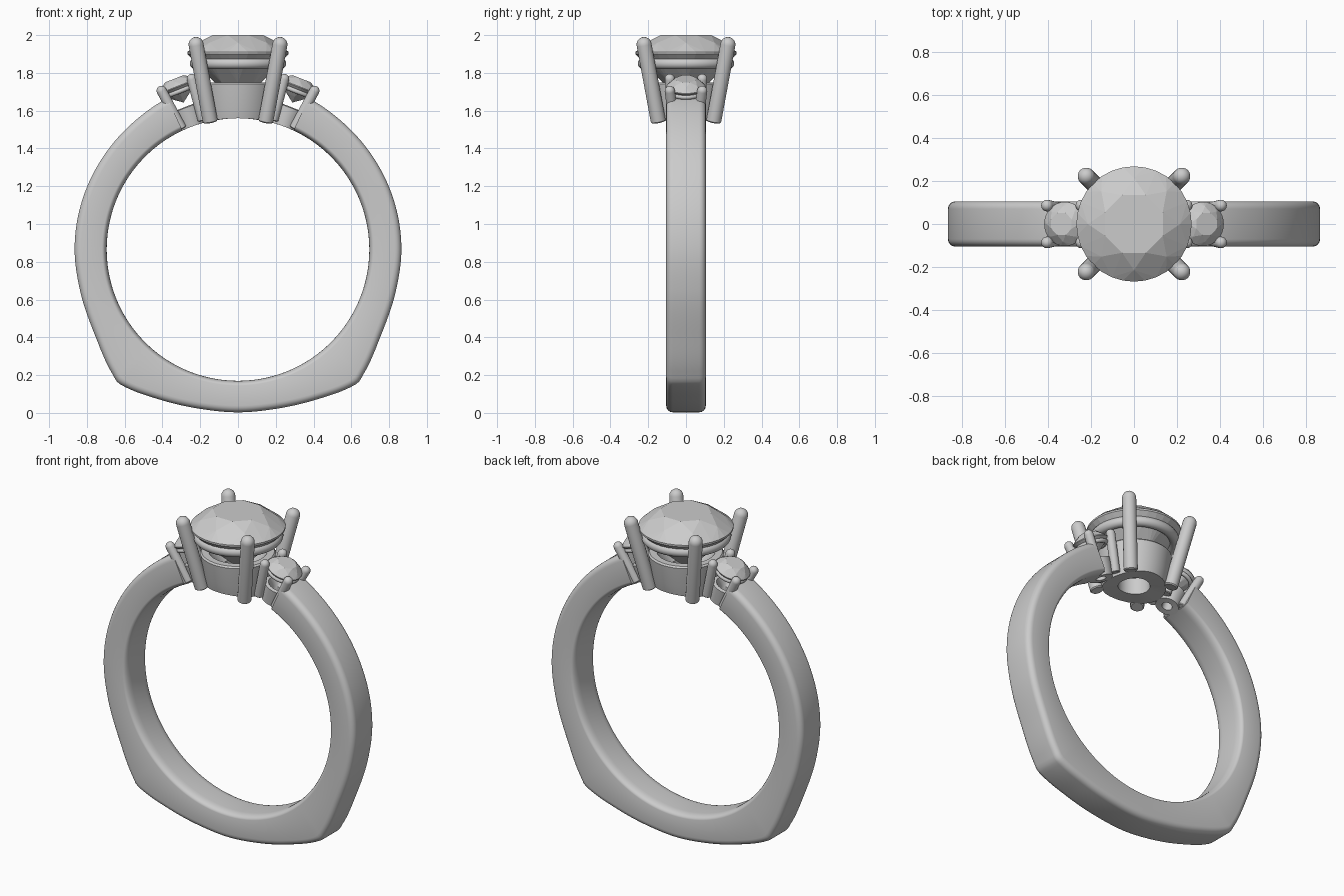
import bpy, bmesh, math
from mathutils import Matrix, Vector

if "Cube" in bpy.data.objects:
    bpy.data.objects.remove(bpy.data.objects["Cube"])

CZ, FINGER = 0.865, 0.695   # finger hole centre height and radius


def finish(name, bm, matrix=None, smooth=35):
    if matrix:
        bm.transform(matrix)
    bmesh.ops.recalc_face_normals(bm, faces=bm.faces)
    me = bpy.data.meshes.new(name)
    bm.to_mesh(me)
    bm.free()
    ob = bpy.data.objects.new(name, me)
    bpy.context.collection.objects.link(ob)
    if smooth:
        bpy.ops.object.select_all(action='DESELECT')
        ob.select_set(True)
        bpy.context.view_layer.objects.active = ob
        bpy.ops.object.shade_smooth_by_angle(angle=math.radians(smooth))
    return ob


def skin(bm, loops, wrap, closed):
    # quads between successive point loops
    rows = [[bm.verts.new(p) for p in l] for l in loops]
    n, m = len(rows), len(rows[0])
    for i in range(n if wrap else n - 1):
        a, b = rows[i], rows[(i + 1) % n]
        for j in range(m if closed else m - 1):
            k = (j + 1) % m
            bm.faces.new((a[j], a[k], b[k], b[j]))
    return rows


def lathe(name, profile, matrix, closed=False, segs=48, fit_finger=False):
    bm = bmesh.new()
    loops = []
    for i in range(segs):
        a = 2 * math.pi * i / segs
        loops.append([(r * math.cos(a), r * math.sin(a), z) for r, z in profile])
    skin(bm, loops, True, closed)
    bmesh.ops.remove_doubles(bm, verts=bm.verts, dist=1e-5)
    if fit_finger:  # bend the underside to the finger hole
        for v in bm.verts:
            if v.co.z < 1e-4:
                w = matrix @ v.co
                w.z = CZ + math.sqrt(FINGER ** 2 - w.x ** 2)
                v.co = matrix.inverted() @ w
    return finish(name, bm, matrix)


def prong(name, p0, p1, r, matrix):
    p0, p1 = Vector(p0), Vector(p1)
    d = p1 - p0
    h = d.length
    prof = [(0, 0), (r * 0.85, 0), (r, r * 0.15)]
    prof += [(r * math.cos(t * math.pi / 12), h + r * math.sin(t * math.pi / 12)) for t in range(6)]
    prof.append((0, h + r))
    m = matrix @ Matrix.Translation(p0) @ d.to_track_quat('Z', 'Y').to_matrix().to_4x4()
    return lathe(name, prof, m, segs=20)


def gem(name, r, girdle, crown, pavilion, matrix):
    # faceted brilliant: convex hull of facet corner rings
    rings = [(8, 0.5, 0.54, crown), (8, 0, 0.80, crown * 0.57), (32, 0, 1, r * 0.02),
             (32, 0, 1, -r * 0.02), (8, 0, 0.45, -pavilion * 0.62)]
    bm = bmesh.new()
    for n, off, k, z in rings:
        for i in range(n):
            a = 2 * math.pi * (i + off) / n
            bm.verts.new((r * k * math.cos(a), r * k * math.sin(a), girdle + z))
    bm.verts.new((0, 0, girdle - pavilion))
    bmesh.ops.convex_hull(bm, input=bm.verts)
    return finish(name, bm, matrix, smooth=0)


def setting(name, matrix, seat, ring, prongs, stone):
    lathe(name + "_seat", seat, matrix, closed=True, fit_finger=True)
    major, minor, z = ring
    circle = [(major + minor * math.cos(i * math.pi / 8), z + minor * math.sin(i * math.pi / 8))
              for i in range(16)]
    lathe(name + "_gallery_ring", circle, matrix, closed=True, segs=64)
    b, t, h, r = prongs
    for sx in (-1, 1):
        for sy in (-1, 1):
            prong(name + "_prong", (sx * b, sy * b, 0), (sx * t, sy * t, h), r, matrix)
    gem(name + "_gem", *stone, matrix)


# band outline: angle from the bottom (degrees), outer radius
OUTLINE = [(-14, .867), (0, .862), (13.4, .867), (27.5, .896), (39.5, .942), (42.3, .949), (44.8, .938),
           (59.3, .882), (75.6, .864), (90, .865), (120, .866), (140, .872), (155, .884), (170, .895)]


def outer_radius(a):
    a = abs(a)
    for i in range(1, len(OUTLINE) - 2):
        (x0, y0), (x1, y1), (x2, y2), (x3, y3) = OUTLINE[i - 1:i + 3]
        if x1 <= a <= x2:
            w = x2 - x1
            t = (a - x1) / w
            m1, m2 = (y2 - y0) / (x2 - x0) * w, (y3 - y1) / (x3 - x1) * w
            return ((2*t**3 - 3*t**2 + 1) * y1 + (t**3 - 2*t**2 + t) * m1
                    + (3*t**2 - 2*t**3) * y2 + (t**3 - t**2) * m2)


# band: rounded section swept round the finger, open under the stones
bm = bmesh.new()
loops = []
END, STEPS, HALF = 155, 248, 0.105
for i in range(STEPS + 1):
    deg = -END + 2 * END * i / STEPS
    ro = outer_radius(deg)
    section = []
    for sy, flip in ((1, False), (-1, True)):       # outer corners
        arc = [(ro - .035 + .035 * math.sin(q), sy * (HALF - .035 + .035 * math.cos(q)))
               for q in [k * math.pi / 10 for k in range(6)]]
        section += arc[::-1] if flip else arc
    for sy, flip in ((-1, False), (1, True)):       # softer inner corners
        arc = [(FINGER + .025 - .025 * math.sin(q), sy * (HALF - .05 + .05 * math.cos(q)))
               for q in [k * math.pi / 10 for k in range(6)]]
        section += arc[::-1] if flip else arc
    a = math.radians(deg)
    loops.append([(r * math.sin(a), y, CZ - r * math.cos(a)) for r, y in section])
rows = skin(bm, loops, False, True)
bm.faces.new(rows[0])
bm.faces.new(rows[-1])
finish("band", bm)
bm = None

# centre stone in its four-prong head
setting("centre", Matrix.Translation((0, 0, 1.54)),
        seat=[(.09, 0), (.18, 0), (.195, .08), (.213, .2), (.205, .21), (.165, .21), (.09, .12)],
        ring=(.225, .03, .31), prongs=(.146, .222, .41, .04),
        stone=(.268, .365, .095, .255))

# tilted side stones
for side, label in ((-1, "left"), (1, "right")):
    m = Matrix.Translation((side * .242, 0, 1.527)) @ Matrix.Rotation(side * math.radians(21.5), 4, 'Y')
    setting(label + "_side", m,
            seat=[(.03, 0), (.068, 0), (.075, .05), (.08, .095), (.06, .1), (.03, .06)],
            ring=(.085, .012, .188), prongs=(.06, .086, .225, .027),
            stone=(.103, .215, .045, .09))
